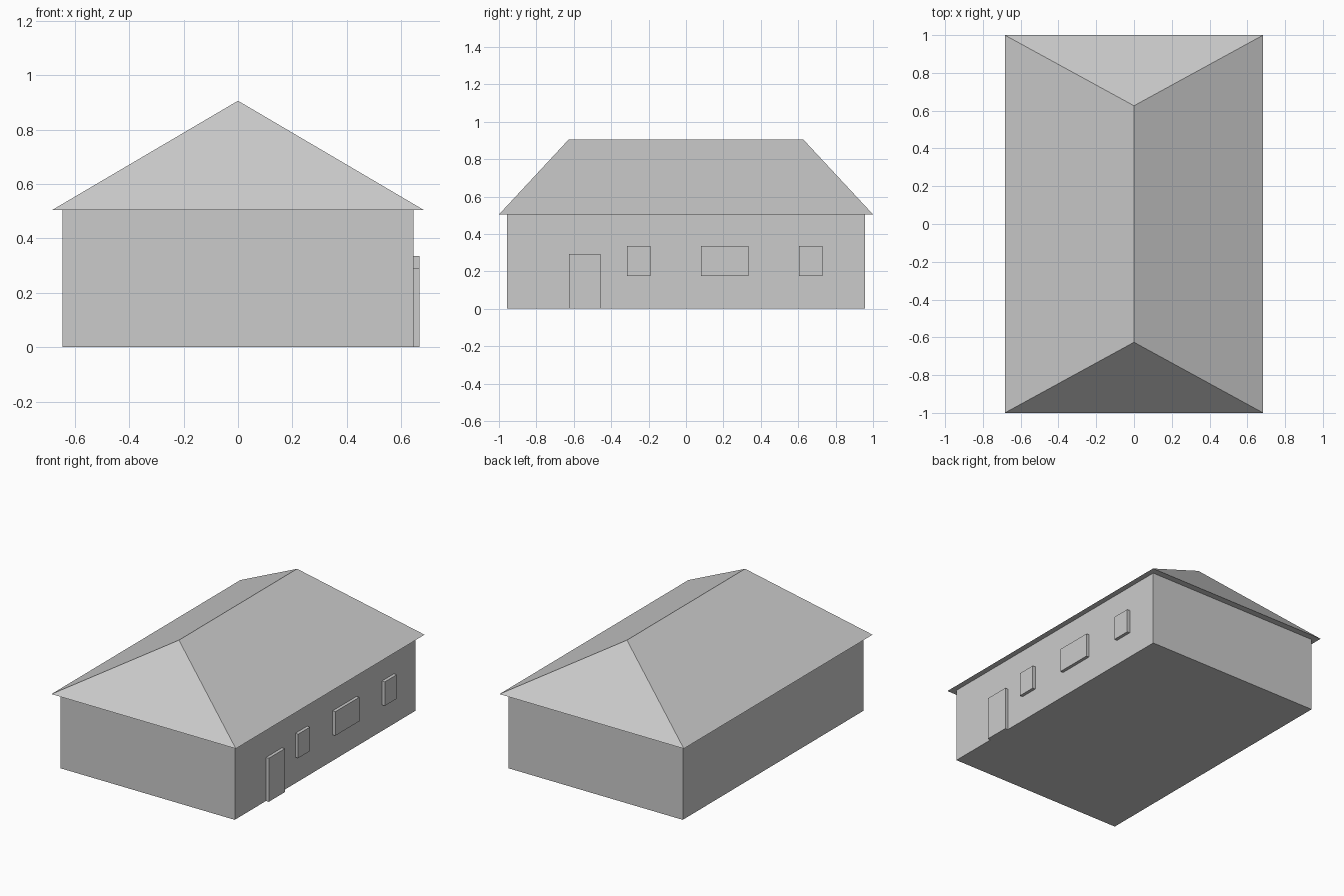
import bpy, bmesh

if "Cube" in bpy.data.objects:
    bpy.data.objects.remove(bpy.data.objects["Cube"])

WALL_X, WALL_Y, EAVE_Z = 0.646, 0.957, 0.504
ROOF_X, ROOF_Y, RIDGE_Y, RIDGE_Z = 0.684, 1.0, 0.626, 0.906
TRIM_X = 0.667


def finish(name, bm):
    bmesh.ops.recalc_face_normals(bm, faces=bm.faces)
    mesh = bpy.data.meshes.new(name)
    bm.to_mesh(mesh)
    bm.free()
    obj = bpy.data.objects.new(name, mesh)
    bpy.context.collection.objects.link(obj)
    return obj


def box(name, x0, x1, y0, y1, z0, z1):
    bm = bmesh.new()
    bmesh.ops.create_cube(bm, size=1)
    bmesh.ops.scale(bm, vec=(x1 - x0, y1 - y0, z1 - z0), verts=bm.verts)
    bmesh.ops.translate(bm, vec=((x0 + x1) / 2, (y0 + y1) / 2, (z0 + z1) / 2), verts=bm.verts)
    return finish(name, bm)


# Walls
box("walls", -WALL_X, WALL_X, -WALL_Y, WALL_Y, 0, EAVE_Z)

# Hipped roof with flat soffit: hull of four eave corners and two ridge ends
bm = bmesh.new()
for s in (-1, 1):
    bm.verts.new((-ROOF_X, s * ROOF_Y, EAVE_Z))
    bm.verts.new((ROOF_X, s * ROOF_Y, EAVE_Z))
    bm.verts.new((0, s * RIDGE_Y, RIDGE_Z))
bmesh.ops.convex_hull(bm, input=bm.verts)
bmesh.ops.dissolve_limit(bm, angle_limit=0.01, verts=bm.verts, edges=bm.edges)
finish("hip_roof", bm)

# Door and windows raised from the right wall
box("door", WALL_X - 0.005, TRIM_X, -0.626, -0.457, 0, 0.292)
for name, y0, y1 in (("front_window", -0.315, -0.19),
                     ("wide_window", 0.08, 0.333),
                     ("back_window", 0.604, 0.729)):
    box(name, WALL_X - 0.005, TRIM_X, y0, y1, 0.174, 0.335)
